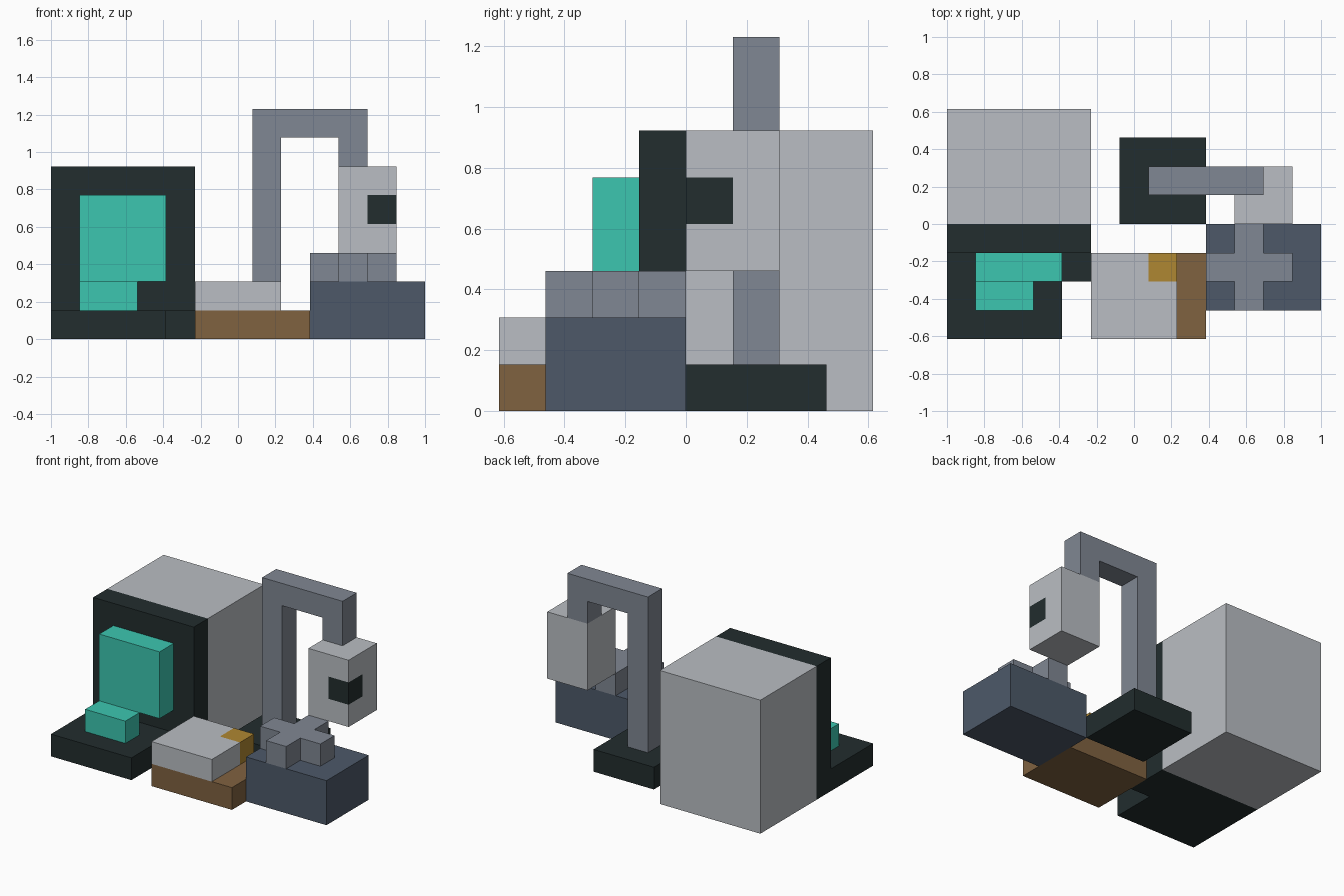
import bpy, bmesh
from mathutils import Vector

cube = bpy.data.objects.get("Cube")
if cube:
    bpy.data.objects.remove(cube, do_unlink=True)

U = 2 / 13                        # one block
ORIGIN = Vector((-6.5, -4, 0))    # corner of the block grid


def material(name, rgb):
    linear = [((c / 255 + 0.055) / 1.055) ** 2.4 for c in rgb] + [1]
    m = bpy.data.materials.new(name)
    m.use_nodes = True
    m.diffuse_color = linear
    m.node_tree.nodes["Principled BSDF"].inputs["Base Color"].default_value = linear
    return m


charcoal = material("charcoal", (34, 45, 46))
light_grey = material("light grey", (186, 190, 195))
steel = material("steel grey", (128, 135, 147))
slate = material("slate blue", (77, 89, 105))
teal = material("teal", (60, 198, 176))
brown = material("brown", (128, 98, 64))
gold = material("gold", (175, 135, 50))


def prism(name, outline, start, end, mat, upright=False, patch=None):
    """Extrude an outline in block units along z, or along y if upright.
    patch = (low corner, high corner, material) recolours one region."""
    bm = bmesh.new()

    def place(p, h):
        return bm.verts.new((p[0], h, p[1]) if upright else (p[0], p[1], h))

    low = [place(p, start) for p in outline]
    high = [place(p, end) for p in outline]
    bm.faces.new(low)
    bm.faces.new(high)
    for i in range(len(outline)):
        j = (i + 1) % len(outline)
        bm.faces.new((low[i], low[j], high[j], high[i]))
    bmesh.ops.recalc_face_normals(bm, faces=bm.faces)
    if patch:
        lo, hi, _ = patch
        for axis in range(3):
            normal = Vector((axis == 0, axis == 1, axis == 2))
            for corner in (lo, hi):
                bmesh.ops.bisect_plane(bm, geom=bm.verts[:] + bm.edges[:] + bm.faces[:],
                                       plane_co=corner, plane_no=normal)
        for f in bm.faces:
            c = f.calc_center_median()
            f.material_index = int(all(lo[a] - 0.01 < c[a] < hi[a] + 0.01 for a in range(3)))
    for v in bm.verts:
        v.co = (v.co + ORIGIN) * U
    mesh = bpy.data.meshes.new(name)
    bm.to_mesh(mesh)
    bm.free()
    mesh.materials.append(mat)
    if patch:
        mesh.materials.append(patch[2])
    bpy.context.collection.objects.link(bpy.data.objects.new(name, mesh))


def box(name, lo, hi, mat, patch=None):
    outline = [(lo[0], lo[1]), (hi[0], lo[1]), (hi[0], hi[1]), (lo[0], hi[1])]
    prism(name, outline, lo[2], hi[2], mat, patch=patch)


# Cabinet with its dark front panel, display and base tray
box("cabinet", (0, 4, 0), (5, 8, 6), light_grey)
box("front_panel", (0, 3, 0), (5, 4, 6), charcoal)
box("display", (1, 2, 2), (4, 3, 5), teal)
prism("base_tray", [(0, 0), (4, 0), (4, 2), (5, 2), (5, 3), (0, 3)], 0, 1, charcoal)
box("tray_block", (1, 1, 1), (3, 2, 2), teal)

# Low bench with a gold corner on its top
box("bench", (5, 0, 0), (9, 3, 1), brown)
box("bench_top", (5, 0, 1), (8, 3, 2), light_grey, patch=((7, 2, 1), (8, 3, 2), gold))

# Slate block with a cross on top
box("slate_block", (9, 1, 0), (13, 4, 2), slate)
prism("cross", [(9, 2), (10, 2), (10, 1), (11, 1), (11, 2), (12, 2),
                (12, 3), (11, 3), (11, 4), (10, 4), (10, 3), (9, 3)], 2, 3, steel)

# Hooked arm on its foot, carrying the head
box("arm_foot", (6, 4, 0), (9, 7, 1), charcoal)
prism("arm", [(7, 1), (8, 1), (8, 7), (10, 7), (10, 6), (11, 6), (11, 8), (7, 8)],
      5, 6, steel, upright=True)
box("head", (10, 4, 3), (12, 6, 6), light_grey, patch=((11, 4, 4), (12, 5, 5), charcoal))
